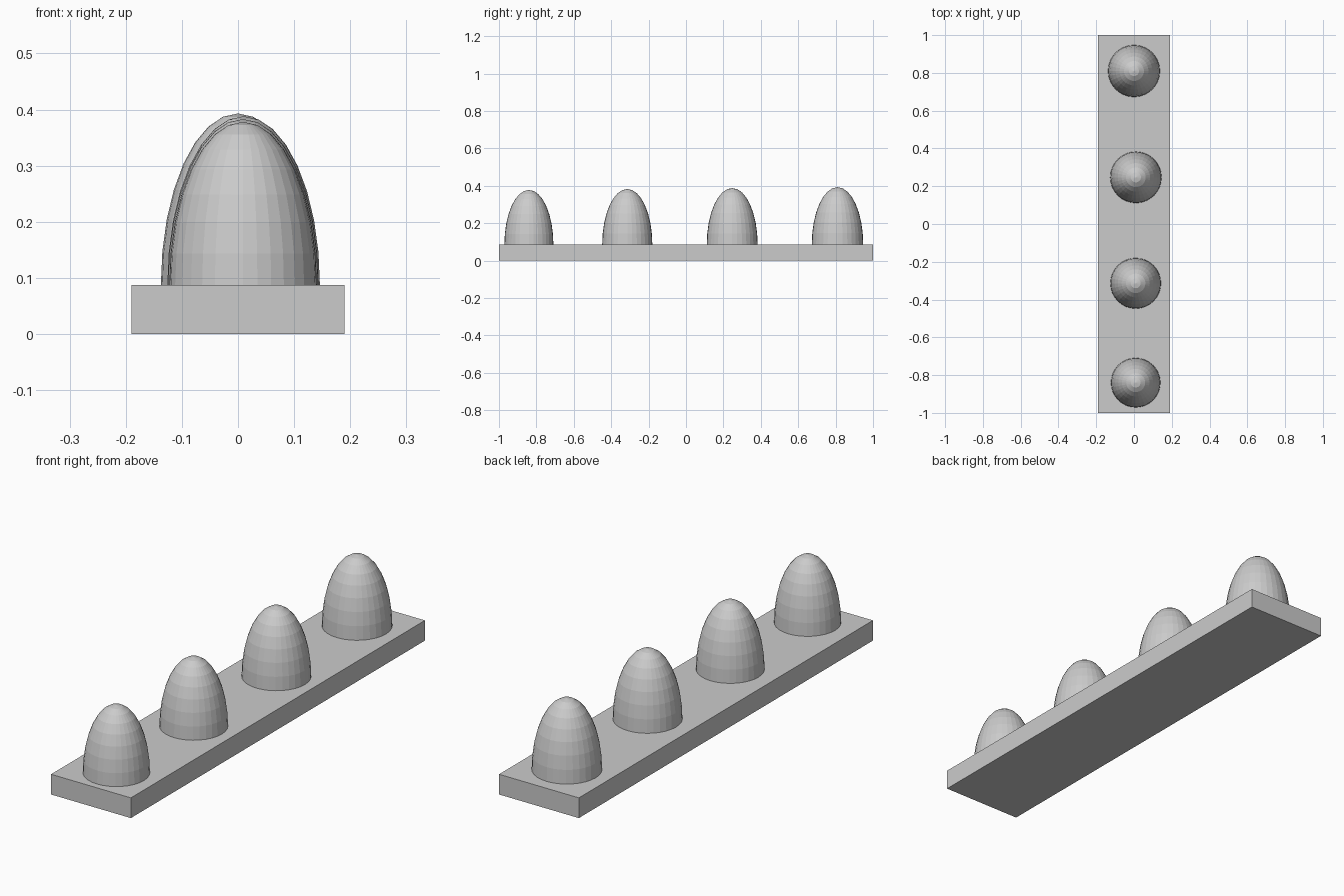
import bpy, bmesh, math
from mathutils import Matrix

if "Cube" in bpy.data.objects:
    bpy.data.objects.remove(bpy.data.objects["Cube"])

grey = bpy.data.materials.new("plain grey")
grey.diffuse_color = (0.6, 0.6, 0.6, 1)
grey.use_nodes = True
grey.node_tree.nodes["Principled BSDF"].inputs["Base Color"].default_value = grey.diffuse_color
BASE_TOP = 0.087


def add_object(name, bm):
    mesh = bpy.data.meshes.new(name)
    bm.to_mesh(mesh)
    bm.free()
    mesh.materials.append(grey)
    obj = bpy.data.objects.new(name, mesh)
    bpy.context.collection.objects.link(obj)


# Flat rectangular base
bm = bmesh.new()
bmesh.ops.create_cube(bm, size=1, matrix=Matrix.Translation((0, 0, BASE_TOP / 2))
                      @ Matrix.Diagonal((0.38, 2, BASE_TOP, 1)))
add_object("base_plate", bm)


# Half-ellipsoid peg, growing slightly towards the back
def peg(name, x, y, radius, top):
    bm = bmesh.new()
    bmesh.ops.create_uvsphere(bm, u_segments=32, v_segments=16, radius=1)
    lower = [v for v in bm.verts if v.co.z < -0.01]
    bmesh.ops.delete(bm, geom=lower, context='VERTS')
    bmesh.ops.transform(bm, verts=bm.verts, matrix=Matrix.Translation((x, y, BASE_TOP))
                        @ Matrix.Diagonal((radius, radius, top - BASE_TOP, 1)))
    add_object(name, bm)


pegs = [(0.009, -0.84, 0.131, 0.378), (0.009, -0.314, 0.134, 0.383),
        (0.010, 0.247, 0.136, 0.388), (0.0, 0.81, 0.1375, 0.393)]
for i, p in enumerate(pegs):
    peg(f"rounded_peg_{i + 1}", *p)
